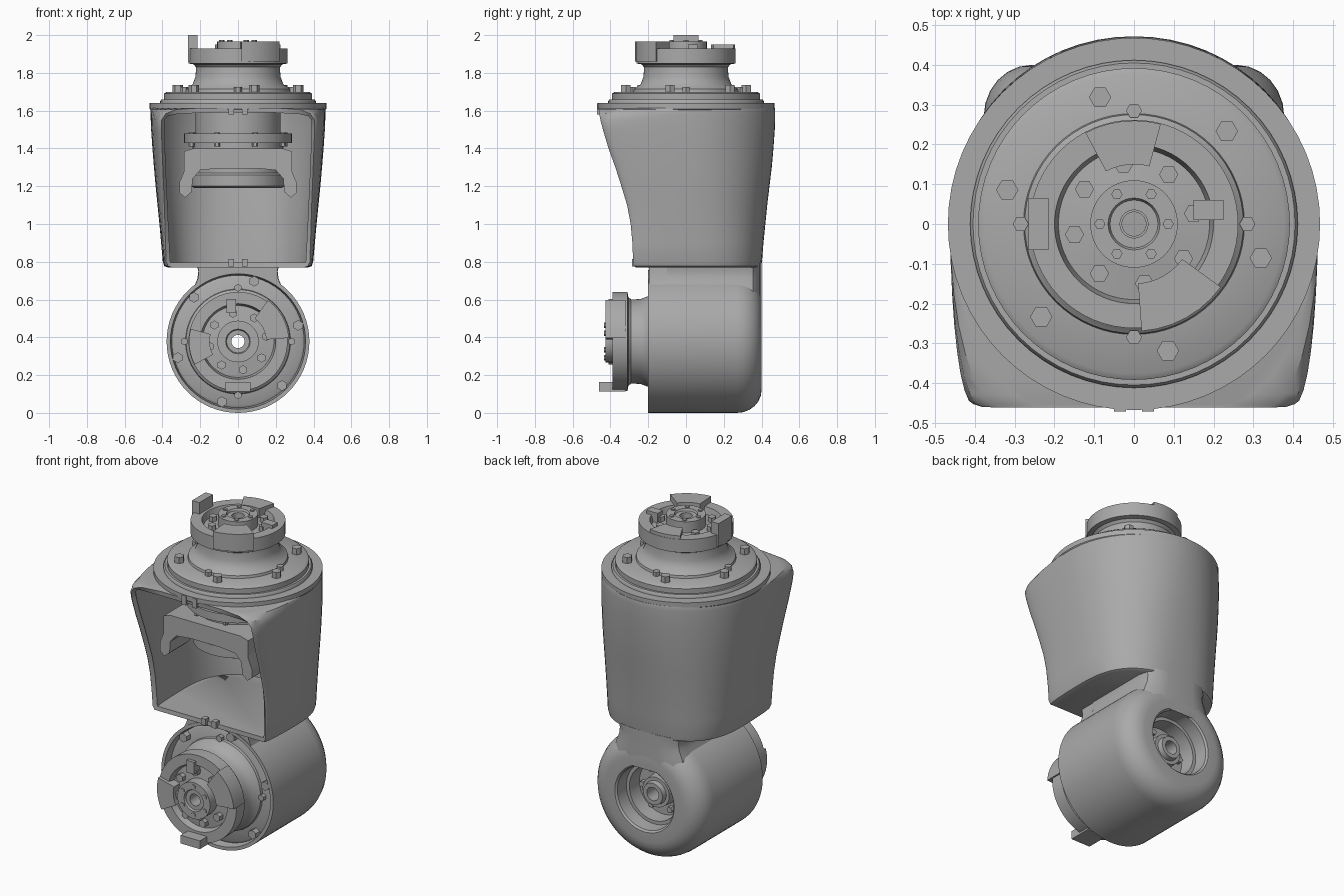
import bpy, bmesh
from math import sin, cos, pi, radians
from mathutils import Matrix

cube = bpy.data.objects.get("Cube")
if cube:
    bpy.data.objects.remove(cube, do_unlink=True)

GREY = (0.4, 0.4, 0.4, 1)
metal = bpy.data.materials.new("cast grey")
metal.use_nodes = True
metal.diffuse_color = GREY
for node in metal.node_tree.nodes:
    if node.type == 'BSDF_PRINCIPLED':
        node.inputs["Base Color"].default_value = GREY

HERE = Matrix.Identity(4)


def skin(bm, rings, wrap=False):
    """Join equal rings of points with quads; cap the ends unless wrapped."""
    loops = [[bm.verts.new(p) for p in ring] for ring in rings]
    n = len(loops[0])
    pairs = list(zip(loops, loops[1:]))
    if wrap:
        pairs.append((loops[-1], loops[0]))
    else:
        bm.faces.new(loops[0])
        bm.faces.new(loops[-1])
    for a, b in pairs:
        for j in range(n):
            k = (j + 1) % n
            bm.faces.new((a[j], a[k], b[k], b[j]))


def finish(bm, name, place=HERE, thickness=0):
    bmesh.ops.recalc_face_normals(bm, faces=bm.faces)
    if thickness:
        # leave the front open before the wall gets its thickness
        front = [f for f in bm.faces
                 if min(v.co.x for v in f.verts) < -0.01 and max(v.co.x for v in f.verts) > 0.01
                 and max(v.co.z for v in f.verts) - min(v.co.z for v in f.verts) > 0.001]
        bmesh.ops.delete(bm, geom=front, context='FACES')
    bm.transform(place)
    mesh = bpy.data.meshes.new(name)
    bm.to_mesh(mesh)
    bm.free()
    mesh.materials.append(metal)
    obj = bpy.data.objects.new(name, mesh)
    bpy.context.collection.objects.link(obj)
    bpy.ops.object.select_all(action='DESELECT')
    obj.select_set(True)
    bpy.context.view_layer.objects.active = obj
    if thickness:
        mod = obj.modifiers.new("wall", 'SOLIDIFY')
        mod.thickness = thickness
        mod.offset = -1
        bpy.ops.object.modifier_apply(modifier=mod.name)
    bpy.ops.object.shade_smooth_by_angle(angle=radians(35))


def circle(r, z, n, x=0, y=0):
    return [(x + r * cos(2 * pi * i / n), y + r * sin(2 * pi * i / n), z) for i in range(n)]


def lathe(name, profile, place=HERE, n=64):
    bm = bmesh.new()
    skin(bm, [circle(r, z, n) for r, z in profile], wrap=True)
    finish(bm, name, place)


def prism(bm, outline, z0, z1):
    skin(bm, [[(x, y, z) for x, y in outline] for z in (z0, z1)])


def box(bm, x0, x1, y0, y1, z0, z1):
    prism(bm, [(x0, y0), (x1, y0), (x1, y1), (x0, y1)], z0, z1)


def bolts(name, count, start, ring, size, z0, z1, place):
    bm = bmesh.new()
    for i in range(count):
        a = radians(start) + 2 * pi * i / count
        skin(bm, [circle(size, z, 6, ring * cos(a), ring * sin(a)) for z in (z0, z1)])
    finish(bm, name, place)


def coupling(side, flange_radius, place):
    """Bolted joint head: flange, waisted neck, collar, pads, tab and hub."""
    R = flange_radius
    lathe(side + "_flange", [(0.2, 1.62), (0.2, 1.7), (R - 0.015, 1.7), (R, 1.69), (R, 1.62)], place)
    lathe(side + "_neck_and_collar", [
        (0.035, 1.5), (0.035, 1.955), (0.06, 1.955), (0.065, 1.967), (0.11, 1.967), (0.11, 1.9),
        (0.19, 1.89), (0.2, 1.93), (0.262, 1.93), (0.262, 1.85), (0.235, 1.845), (0.222, 1.83),
        (0.225, 1.78), (0.24, 1.74), (0.275, 1.715), (0.28, 1.69)], place)
    # raised pads around the collar
    bm = bmesh.new()
    for a0, a1, r, top in ((75, 118, 0.26, 1.95), (-86, -36, 0.27, 1.965)):
        angles = [radians(a0 + (a1 - a0) * i / 6) for i in range(7)]
        outer = [(r * cos(a), r * sin(a)) for a in angles]
        inner = [(0.15 * cos(a), 0.15 * sin(a)) for a in reversed(angles)]
        prism(bm, outer + inner, 1.86, top)
    box(bm, 0.15, 0.225, 0.01, 0.06, 1.89, 1.95)
    finish(bm, side + "_collar_pads", place)
    bm = bmesh.new()
    box(bm, -0.265, -0.215, -0.065, 0.065, 1.86, 2.0)
    finish(bm, side + "_stop_tab", place)
    bolts(side + "_flange_bolts", 6, 45, 0.33, 0.028, 1.69, 1.737, place)
    bolts(side + "_flange_pins", 4, 0, 0.285, 0.02, 1.69, 1.725, place)
    bolts(side + "_hub_screws", 6, 0, 0.086, 0.014, 1.96, 1.973, place)
    bolts(side + "_recess_screws", 8, 10, 0.152, 0.024, 1.88, 1.925, place)


# Upper housing: height, front half width, half width, front depth, back depth
SECTIONS = [
    (0.77, 0.35, 0.37, 0.265, 0.39), (0.777, 0.37, 0.39, 0.277, 0.398),
    (0.80, 0.38, 0.398, 0.28, 0.402), (0.9, 0.384, 0.407, 0.284, 0.41),
    (1.0, 0.387, 0.416, 0.293, 0.42), (1.1, 0.39, 0.426, 0.312, 0.43),
    (1.2, 0.394, 0.436, 0.342, 0.442), (1.3, 0.398, 0.445, 0.374, 0.454),
    (1.4, 0.402, 0.453, 0.41, 0.463), (1.5, 0.406, 0.46, 0.44, 0.47),
    (1.55, 0.404, 0.462, 0.453, 0.472), (1.585, 0.382, 0.463, 0.46, 0.472),
    (1.605, 0.33, 0.463, 0.462, 0.472), (1.615, 0.2, 0.46, 0.462, 0.47)]


def housing_section(z, f, w, front, back):
    # round at the top, squarer at the rear corners lower down
    e = 1 - 0.3 * (1.615 - z)
    half = [(f + (w - f) * sin(i * pi / 16), -front * cos(i * pi / 16)) for i in range(8)]
    half += [(w * cos(i * pi / 32) ** e, back * sin(i * pi / 32) ** e) for i in range(16)]
    return ([(x, y, z) for x, y in half] + [(0, back, z)]
            + [(-x, y, z) for x, y in reversed(half)])


bm = bmesh.new()
skin(bm, [housing_section(*s) for s in SECTIONS])
finish(bm, "upper_housing", thickness=0.026)
lathe("housing_lid", [(0.2, 1.6), (0.46, 1.6), (0.468, 1.61), (0.468, 1.64), (0.2, 1.64)])

# Small locating lugs on the rim of the opening
bm = bmesh.new()
for s in (-1, 1):
    x0, x1 = sorted((s * 0.02, s * 0.05))
    box(bm, x0, x1, -0.472, -0.44, 1.58, 1.637)
    box(bm, x0, x1, -0.285, -0.25, 0.775, 0.815)
finish(bm, "opening_lugs")

# Motor hanging inside the housing
lathe("motor", [(0.03, 1.63), (0.225, 1.63), (0.225, 1.48), (0.285, 1.48), (0.285, 1.43),
                (0.24, 1.43), (0.24, 1.27), (0.25, 1.26), (0.25, 1.2), (0.23, 1.19), (0.03, 1.19)])
bolts("motor_screws", 8, 20, 0.262, 0.016, 1.41, 1.485, HERE)

# Arched bracket in front of the motor
half = [(0.235, 1.4), (0.285, 1.385), (0.285, 1.28), (0.31, 1.22), (0.31, 1.165),
        (0.28, 1.14), (0.245, 1.17), (0.24, 1.24), (0.2, 1.285), (0.1, 1.295)]
outline = half + [(-x, z) for x, z in reversed(half)]
bm = bmesh.new()
skin(bm, [[(x, y, z) for x, z in outline] for y in (-0.31, -0.12)])
finish(bm, "motor_bracket")

# Lower drum lying front to back, with a rounded rear and a recessed opening
drum = Matrix.Translation((0, 0, 0.378)) @ Matrix.Rotation(pi / 2, 4, 'X')
rear = [(0.258 + 0.12 * cos(i * pi / 12), -0.27 - 0.13 * sin(i * pi / 12)) for i in range(7)]
lathe("lower_drum", [(0.05, 0), (0.35, 0.15), (0.358, 0.2), (0.378, 0.2)] + rear
      + [(0.2, -0.4), (0.19, -0.39), (0.185, -0.31), (0.165, -0.31), (0.16, -0.22),
         (0.095, -0.22), (0.09, -0.29), (0.07, -0.29), (0.065, -0.32), (0.04, -0.32)], drum)
bolts("rear_screws", 6, 0, 0.125, 0.018, -0.25, -0.21, drum)

# Waisted web joining drum and housing, arched clear of the flange in front
bm = bmesh.new()
rings = []
for z, w in ((0.56, 0.26), (0.62, 0.25), (0.67, 0.232), (0.71, 0.215), (0.75, 0.21), (0.79, 0.22)):
    side = [(w, -0.1), (w, 0.3), (w * 0.94, 0.355), (w * 0.75, 0.388), (w * 0.4, 0.4)]
    rings.append([(x, y, z) for x, y in side] + [(-x, y, z) for x, y in reversed(side)])
skin(bm, rings)
finish(bm, "joining_web")
arch = [(0.366 * cos(radians(a)), 0.378 + 0.366 * sin(radians(a))) for a in range(50, 131, 5)]
arch += [(-0.208, 0.72), (-0.21, 0.79), (0.21, 0.79), (0.208, 0.72)]
bm = bmesh.new()
skin(bm, [[(x, y, z) for x, z in arch] for y in (-0.196, 0.1)])
finish(bm, "web_front")

# The same coupling on top and, turned a quarter, on the front of the drum
lathe("top_step_ring", [(0.36, 1.63), (0.36, 1.66), (0.405, 1.66), (0.412, 1.65), (0.412, 1.63)])
coupling("upper", 0.392, HERE)
coupling("lower", 0.352, Matrix.Translation((0, 1.54, 0)) @ drum @ Matrix.Rotation(pi / 2, 4, 'Z'))
